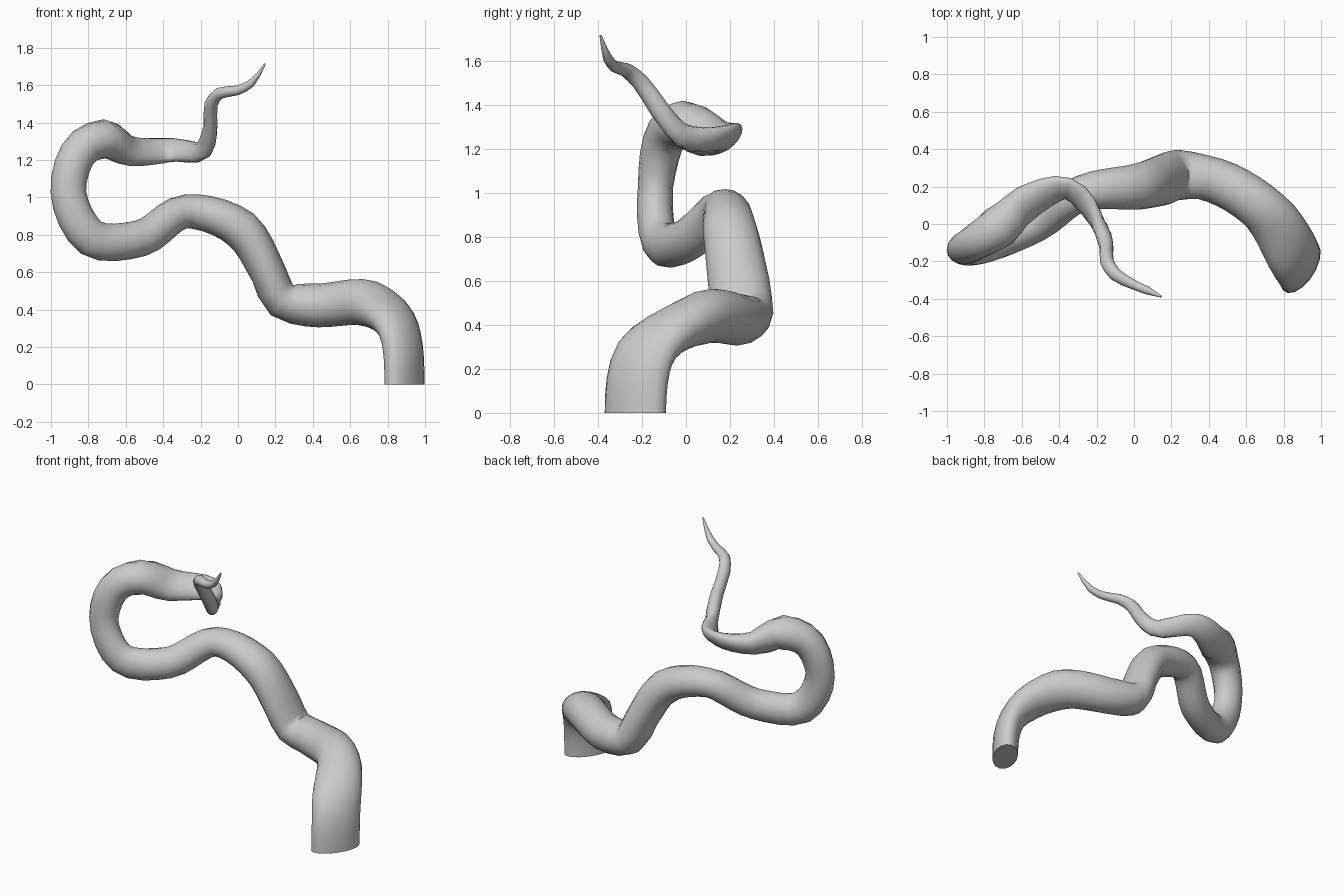
import bpy, bmesh, math
from mathutils import Vector

if "Cube" in bpy.data.objects:
    bpy.data.objects.remove(bpy.data.objects["Cube"])

SIDES = 16
# Key points of the centre line: x, y, z, depth radius, side radius
KEYS = [
    (.89, -.23, 0, .14, .108), (.865, -.185, .27, .142, .108), (.70, .07, .432, .128, .125),
    (.37, .25, .425, .12, .115), (.235, .262, .45, .135, .10), (.165, .24, .59, .14, .096),
    (.015, .20, .83, .124, .108), (-.28, .165, .925, .095, .09), (-.52, 0, .782, .095, .098),
    (-.785, -.12, .785, .085, .102), (-.907, -.138, 1.03, .08, .095), (-.82, -.08, 1.275, .10, .10),
    (-.72, -.015, 1.312, .115, .106), (-.58, .11, 1.25, .10, .08), (-.355, .19, 1.253, .058, .064),
    (-.18, -.02, 1.262, .048, .05), (-.147, -.125, 1.385, .045, .037), (-.143, -.205, 1.50, .04, .036),
    (-.10, -.27, 1.557, .035, .031), (0, -.325, 1.573, .026, .026), (.07, -.355, 1.61, .022, .021),
    (.145, -.388, 1.715, .005, .004),
]
# Slant of the flattened cross-section at some key points (radians)
SLANT = {0: -.58, 1: -.5, 2: -.1, 13: .35, 14: .7, 15: .3}


def refine(keys, step=.065):
    """Smooth curve through the key points, in steps of about equal length."""
    keys = [tuple(k) + (SLANT.get(i, 0),) for i, k in enumerate(keys)]
    pts = [Vector(k[:3]) for k in keys]
    d = [(b - a).length for a, b in zip(pts, pts[1:])]
    slopes = [(b - a) / n for a, b, n in zip(pts, pts[1:], d)]
    tan = [Vector((0, 0, 1))]
    for i in range(1, len(d)):
        tan.append((slopes[i - 1] * d[i] + slopes[i] * d[i - 1]) / (d[i] + d[i - 1]))
    tan.append(slopes[-1])
    out = []
    for i, n in enumerate(d):
        count = max(2, round(n / step))
        for s in range(count):
            t = s / count
            h = t * t * (3 - 2 * t)
            p = (pts[i].lerp(pts[i + 1], h)
                 + tan[i] * n * t * (1 - t) ** 2 - tan[i + 1] * n * t * t * (1 - t))
            out.append((p, *[a + (b - a) * t for a, b in zip(keys[i][3:], keys[i + 1][3:])]))
    return out + [(pts[-1], *keys[-1][3:])]


def sweep(name, path):
    bm = bmesh.new()
    rings = []
    for i, (p, ra, rb, slant) in enumerate(path):
        # Ring plane halves the bend at each point; the foot stays level
        before = (p - path[i - 1][0]).normalized() if i else Vector((0, 0, 1))
        after = (path[i + 1][0] - p).normalized() if i < len(path) - 1 else before
        t = (before + after).normalized() if i else before
        a = Vector((0, 1, 0))
        a = (a - t * a.dot(t)).normalized()
        b = t.cross(a)
        angles = [k * math.tau / SIDES for k in range(SIDES)]
        rings.append([bm.verts.new(p + a * ra * math.cos(g - slant / 2)
                                   + b * rb * math.sin(g + slant / 2)) for g in angles])
    for r, s in zip(rings, rings[1:]):
        for k in range(SIDES):
            j = (k + 1) % SIDES
            bm.faces.new((r[k], r[j], s[j], s[k]))
    bm.faces.new(rings[0][::-1])
    bm.faces.new(rings[-1])
    bmesh.ops.recalc_face_normals(bm, faces=bm.faces)
    mesh = bpy.data.meshes.new(name)
    bm.to_mesh(mesh)
    bm.free()
    ob = bpy.data.objects.new(name, mesh)
    bpy.context.collection.objects.link(ob)
    return ob


# Tapering, winding tentacle
tentacle = sweep("tentacle", refine(KEYS))
bpy.context.view_layer.objects.active = tentacle
tentacle.select_set(True)
bpy.ops.object.shade_smooth_by_angle(angle=math.radians(70))
